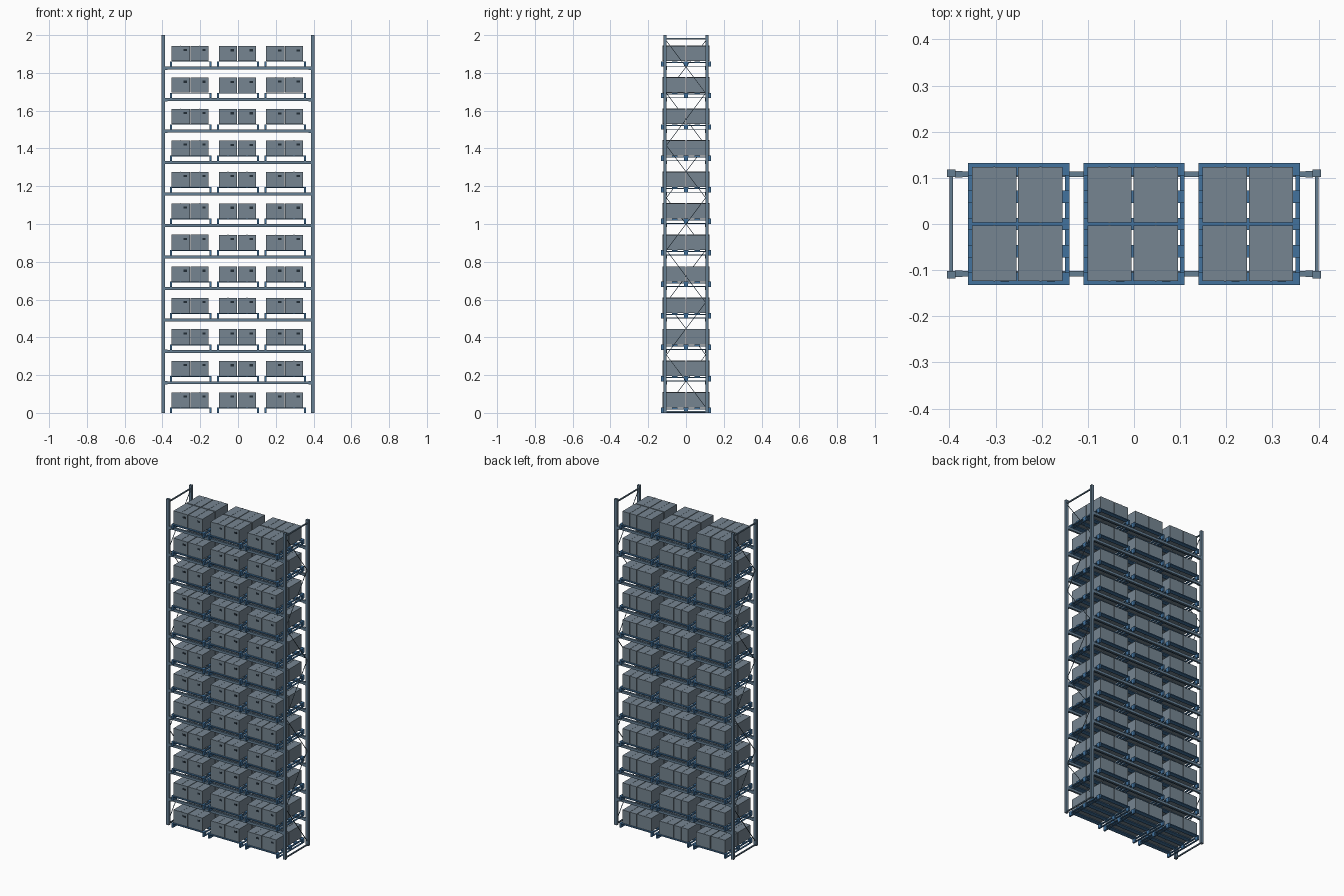
import bpy, bmesh, random
from mathutils import Vector, Matrix

if "Cube" in bpy.data.objects:
    bpy.data.objects.remove(bpy.data.objects["Cube"])

random.seed(4)
LEVELS, STEP = 12, 1 / 6
POST_X, POST_Y = 0.396, 0.11


def material(name, rgb):
    m = bpy.data.materials.new(name)
    m.diffuse_color = (*rgb, 1)
    m.use_nodes = True
    m.node_tree.nodes["Principled BSDF"].inputs["Base Color"].default_value = m.diffuse_color
    return m


def block(bm, x0, x1, y0, y1, z0, z1):
    mat = Matrix.LocRotScale(((x0 + x1) / 2, (y0 + y1) / 2, (z0 + z1) / 2), None,
                             (x1 - x0, y1 - y0, z1 - z0))
    bmesh.ops.create_cube(bm, size=1, matrix=mat)


def bar(bm, a, b, t):
    # square bar between two points
    a, b = Vector(a), Vector(b)
    d = b - a
    mat = Matrix.LocRotScale((a + b) / 2, d.to_track_quat('Z', 'X'), (t, t, d.length))
    bmesh.ops.create_cube(bm, size=1, matrix=mat)


def finish(bm, name, mat):
    me = bpy.data.meshes.new(name)
    bm.to_mesh(me)
    bm.free()
    me.materials.append(mat)
    return me


def place(me, name, loc=(0, 0, 0)):
    ob = bpy.data.objects.new(name, me)
    ob.location = loc
    bpy.context.collection.objects.link(ob)
    return ob


blue = material("pallet_blue", (0.055, 0.17, 0.34))
steel = material("rack_steel", (0.13, 0.21, 0.29))
slate = material("carton_slate", (0.18, 0.235, 0.285))
dark = material("label_dark", (0.015, 0.025, 0.035))

# upright posts
bm = bmesh.new()
block(bm, -0.009, 0.009, -0.008, 0.008, 0, 2)
post = finish(bm, "upright_post", steel)
for sx in (-1, 1):
    for sy in (-1, 1):
        place(post, "upright_post", (sx * POST_X, sy * POST_Y, 0))

# end frame bracing: zigzag, mirrored between the two ends
for sx in (-1, 1):
    bm = bmesh.new()
    for z in (0.006, 1.98):
        bar(bm, (0, -POST_Y, z), (0, POST_Y, z), 0.007)
    n, z0, z1 = 7, 0.03, 1.97
    for i in range(n):
        s = sx * (1 if i % 2 else -1) * (POST_Y - 0.006)
        bar(bm, (0, -s, z0 + (z1 - z0) * i / n), (0, s, z0 + (z1 - z0) * (i + 1) / n), 0.003)
    place(finish(bm, "end_bracing", steel), "end_bracing", (sx * POST_X, 0, 0))

# load beams with end connectors
bm = bmesh.new()
for sy in (-1, 1):
    y = sy * 0.108
    block(bm, -0.388, 0.388, y - 0.006, y + 0.006, -0.015, 0)
    for sx in (-1, 1):
        x = sx * 0.38
        block(bm, x - 0.008, x + 0.008, y - 0.007, y + 0.007, -0.017, 0.001)
beams = finish(bm, "load_beams", steel)
for i in range(1, LEVELS):
    place(beams, "load_beams", (0, 0, i * STEP))

# pallet: slats on stringers, feet and skids
bm = bmesh.new()
for k in range(-2, 3):
    block(bm, -0.11, 0.11, k * 0.0595 - 0.0135, k * 0.0595 + 0.0135, 0.023, 0.028)
for sx in (-1, 1):
    x = sx * 0.105
    block(bm, x - 0.005, x + 0.005, -0.132, 0.132, 0.018, 0.023)
    block(bm, x - 0.005, x + 0.005, -0.132, 0.132, 0, 0.004)
    for y in (-0.121, 0, 0.121):
        block(bm, x - 0.005, x + 0.005, y - 0.011, y + 0.011, 0.004, 0.018)
pallet = finish(bm, "pallet", blue)

# carton with a tape strip over the top, front and back
bm = bmesh.new()
block(bm, -0.048, 0.048, -0.0605, 0.0605, 0, 0.08)
block(bm, -0.002, 0.002, -0.0613, 0.0613, 0.001, 0.081)
carton = finish(bm, "carton", slate)

# dark label on the carton front
bm = bmesh.new()
block(bm, 0.014, 0.032, -0.0615, -0.06, 0.052, 0.063)
label = finish(bm, "carton_label", dark)

# fill every level with three loaded pallets
for i in range(LEVELS):
    for x in (-0.25, 0, 0.25):
        z = i * STEP
        place(pallet, "pallet", (x, 0, z))
        lift = random.uniform(0, 0.002)
        for sx in (-1, 1):
            for sy in (-1, 1):
                p = (x - 0.003 + sx * 0.05, sy * 0.0635, z + 0.028 + lift)
                place(carton, "carton", p)
                if sy < 0:
                    place(label, "carton_label", p)
